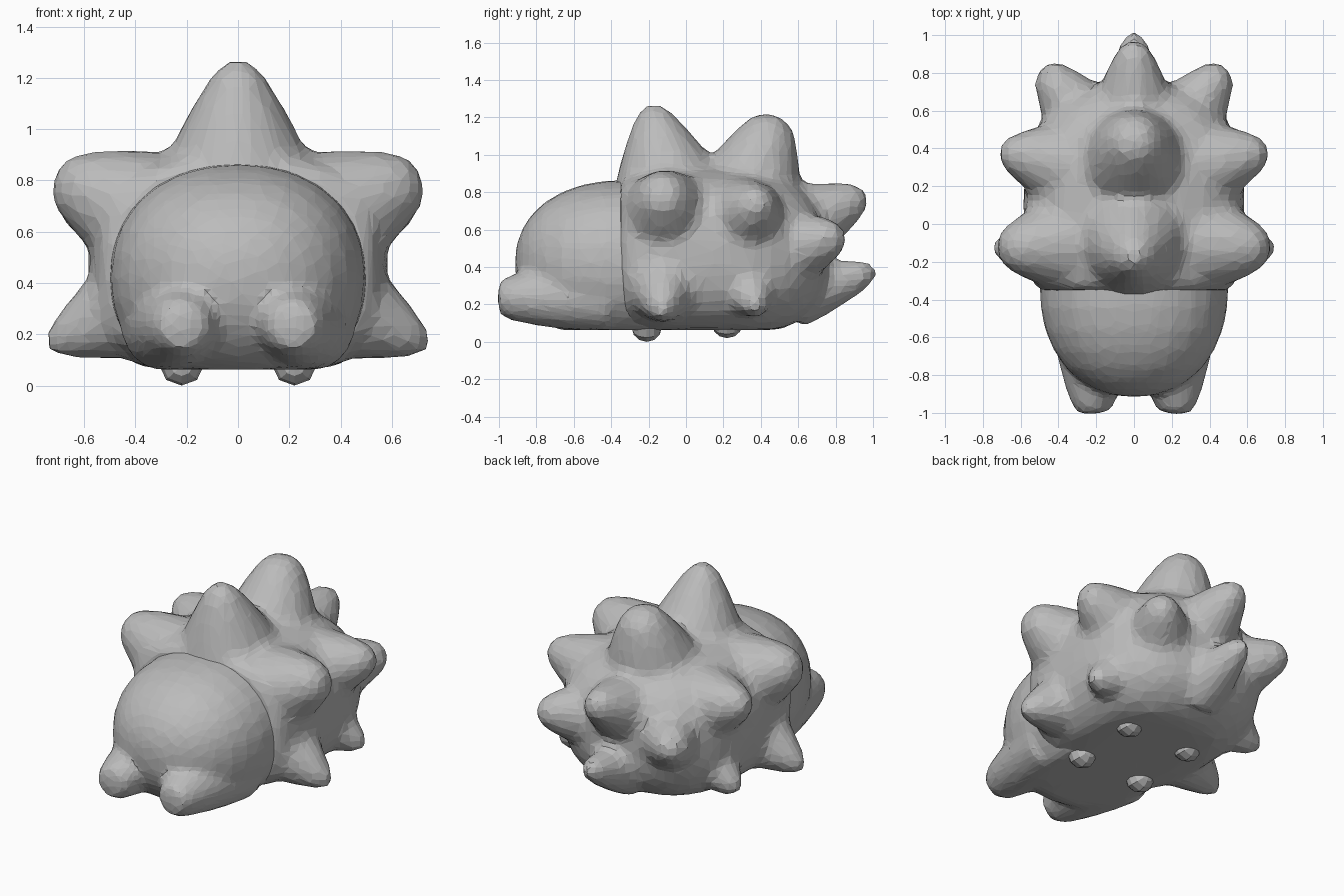
import bpy, bmesh, math
from mathutils import Vector

cube = bpy.data.objects.get("Cube")
if cube:
    bpy.data.objects.remove(cube)

grey = bpy.data.materials.new("plain_grey")
grey.use_nodes = True
colour = (0.5, 0.5, 0.5, 1)
grey.diffuse_color = colour
grey.node_tree.nodes["Principled BSDF"].inputs["Base Color"].default_value = colour

FLOOR = 0.062
PROFILE = [(0, 1), (0.3, 0.82), (0.5, 0.65), (0.7, 0.47), (0.88, 0.29), (0.97, 0.14)]


def make_object(name, bm):
    bmesh.ops.recalc_face_normals(bm, faces=bm.faces[:])
    mesh = bpy.data.meshes.new(name)
    bm.to_mesh(mesh)
    bm.free()
    mesh.materials.append(grey)
    obj = bpy.data.objects.new(name, mesh)
    bpy.context.collection.objects.link(obj)
    return obj


def blob(bm, centre, radii, power=2.0, segments=20, rings=12):
    """Rounded-box ellipsoid with its poles along the depth axis."""
    verts = bmesh.ops.create_uvsphere(bm, u_segments=segments, v_segments=rings, radius=1)["verts"]
    for v in verts:
        p = Vector((v.co.x, v.co.z, v.co.y))
        p /= sum(abs(c) ** power for c in p) ** (1 / power)
        v.co = Vector(centre) + Vector([c * r for c, r in zip(p, radii)])
    return verts


def spike(bm, base, tip, radius, blunt=1.0, sides=14):
    """Round-tipped cone; a lower blunt value gives a fatter tip."""
    base, tip = Vector(base), Vector(tip)
    axis = tip - base
    turn = axis.to_track_quat("Z", "Y")
    rings = []
    for t, r in PROFILE:
        ring = []
        for i in range(sides):
            a = math.tau * i / sides
            side = turn @ Vector((math.cos(a), math.sin(a), 0))
            ring.append(bm.verts.new(base + axis * t + side * radius * r ** blunt))
        rings.append(ring)
    for low, high in zip(rings, rings[1:]):
        for i in range(sides):
            j = (i + 1) % sides
            bm.faces.new((low[i], low[j], high[j], high[i]))
    bm.faces.new(rings[0][::-1])
    end = bm.verts.new(tip)
    for i in range(sides):
        bm.faces.new((rings[-1][i], rings[-1][(i + 1) % sides], end))


def flatten_floor(bm):
    for v in bm.verts:
        v.co.z = max(v.co.z, FLOOR)


def fuse(obj, voxel, smooth, ratio):
    """Melt overlapping volumes into one faceted skin."""
    remesh = obj.modifiers.new("fuse", "REMESH")
    remesh.mode = "VOXEL"
    remesh.voxel_size = voxel
    soften = obj.modifiers.new("soften", "SMOOTH")
    soften.factor = 0.5
    soften.iterations = smooth
    facets = obj.modifiers.new("facets", "DECIMATE")
    facets.ratio = ratio


# Spiked shell: rounded body with a flat front and underside
bm = bmesh.new()
for v in blob(bm, (0, 0.07, 0.47), (0.585, 0.69, 0.46), 2.7, 28, 24):
    v.co.y = max(v.co.y, -0.35)

# Spikes along the middle, and the tail
spike(bm, (0, -0.07, 0.7), (0, -0.19, 1.275), 0.355, 0.98)
spike(bm, (0, 0.3, 0.7), (0, 0.48, 1.215), 0.32, 0.72)
spike(bm, (0, 0.5, 0.58), (0, 0.97, 0.79), 0.25, 0.8)
spike(bm, (0, 0.58, 0.24), (0, 1.015, 0.385), 0.17, 0.7)

# Paired spikes: front upper, rear upper, front lower, rear lower, back corner
PAIRS = [
    ((0.3, -0.1, 0.64), (0.715, -0.13, 0.82), 0.28, 0.7),
    ((0.3, 0.3, 0.63), (0.71, 0.39, 0.76), 0.26, 0.8),
    ((0.3, -0.12, 0.36), (0.75, -0.13, 0.15), 0.26, 1.0),
    ((0.3, 0.31, 0.35), (0.64, 0.38, 0.17), 0.21, 0.9),
    ((0.2, 0.45, 0.47), (0.48, 0.835, 0.57), 0.24, 0.72),
]
for base, tip, radius, blunt in PAIRS:
    for s in (-1, 1):
        spike(bm, (s * base[0], *base[1:]), (s * tip[0], *tip[1:]), radius, blunt)
flatten_floor(bm)
fuse(make_object("spiked_shell", bm), 0.035, 4, 0.25)

# Domed head with two blunt lobes low on its front
bm = bmesh.new()
blob(bm, (0, -0.33, 0.42), (0.5, 0.585, 0.445), 2.2, 28, 16)
for s in (-1, 1):
    spike(bm, (s * 0.27, -0.4, 0.24), (s * 0.205, -1.01, 0.235), 0.195, 0.38, 16)
flatten_floor(bm)
fuse(make_object("head", bm), 0.03, 3, 0.2)

# Four small feet
for side, s in (("left", 1), ("right", -1)):
    for end, y, z in (("front", -0.21, 0.075), ("rear", 0.22, 0.09)):
        bm = bmesh.new()
        blob(bm, (s * 0.22, y, z), (0.085, 0.08, 0.07 if end == "rear" else 0.075), 2, 8, 6)
        make_object(f"{end}_{side}_foot", bm)
